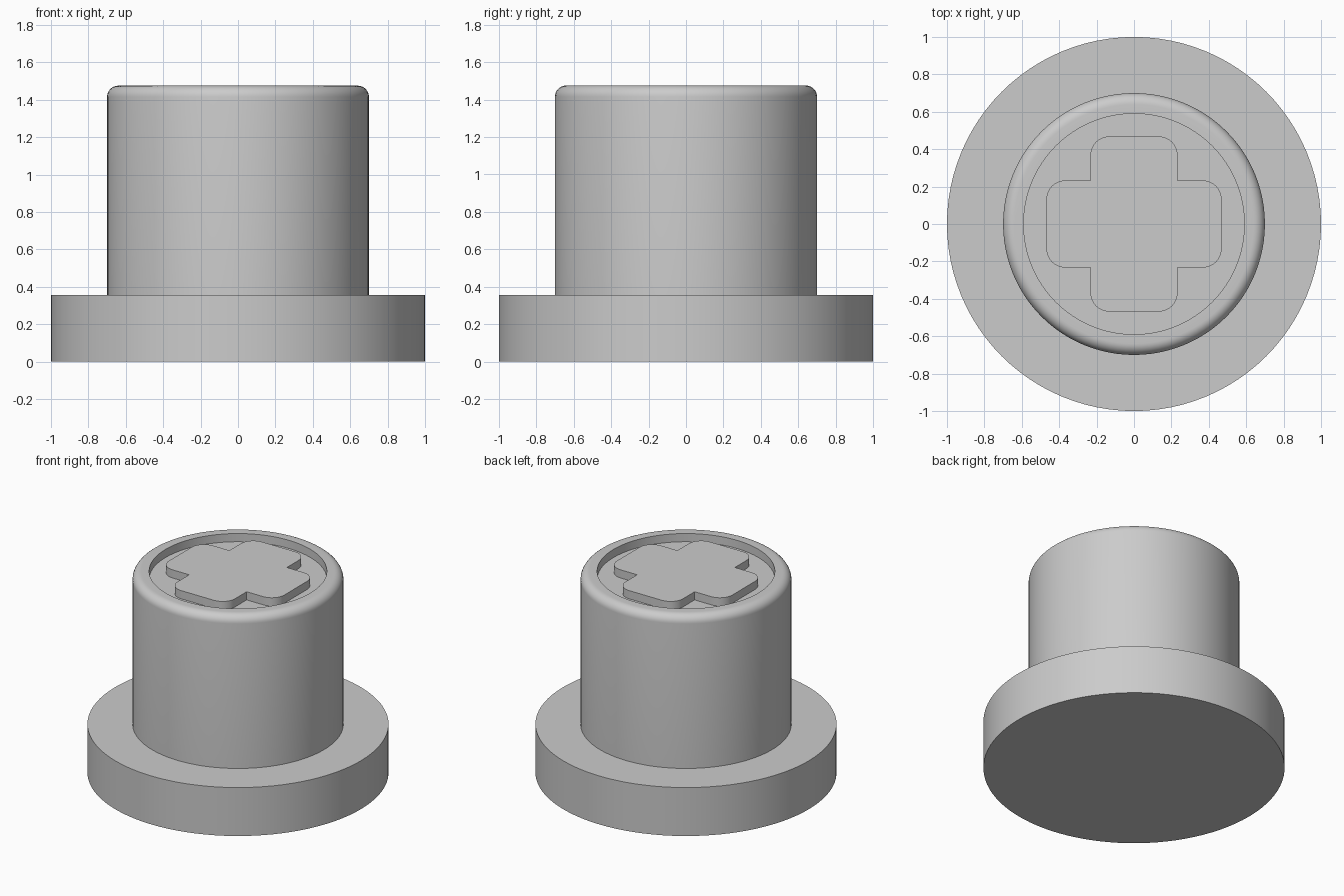
import bpy, bmesh
from math import pi, sin, cos, radians
from mathutils import Vector

cube = bpy.data.objects.get("Cube")
if cube:
    bpy.data.objects.remove(cube, do_unlink=True)

SEGMENTS = 96
TOP, FLANGE_TOP = 1.475, 0.355
RECESS = 0.06

grey = bpy.data.materials.new("plain_grey")
grey.use_nodes = True
grey.diffuse_color = (0.6, 0.6, 0.6, 1)
grey.node_tree.nodes["Principled BSDF"].inputs["Base Color"].default_value = grey.diffuse_color


def finish(name, bm):
    bmesh.ops.recalc_face_normals(bm, faces=bm.faces)
    mesh = bpy.data.meshes.new(name)
    bm.to_mesh(mesh)
    bm.free()
    mesh.materials.append(grey)
    obj = bpy.data.objects.new(name, mesh)
    bpy.context.collection.objects.link(obj)
    bpy.ops.object.select_all(action='DESELECT')
    obj.select_set(True)
    bpy.context.view_layer.objects.active = obj
    bpy.ops.object.shade_smooth_by_angle(angle=radians(30))
    return obj


def arc(cx, cy, radius, start, end, steps):
    angles = [start + (end - start) * i / steps for i in range(steps + 1)]
    return [(cx + radius * cos(a), cy + radius * sin(a)) for a in angles]


def lathe(name, profile):
    # Rings of vertices joined by quads, capped at both ends
    bm = bmesh.new()
    rings = [[bm.verts.new((r * cos(2 * pi * i / SEGMENTS), r * sin(2 * pi * i / SEGMENTS), z))
              for i in range(SEGMENTS)] for r, z in profile]
    for low, high in zip(rings, rings[1:]):
        for i in range(SEGMENTS):
            j = (i + 1) % SEGMENTS
            bm.faces.new((low[i], low[j], high[j], high[i]))
    bm.faces.new(rings[0])
    bm.faces.new(rings[-1])
    return finish(name, bm)


# Wide flange, barrel with rounded rim, and recessed top
fillet = 0.06
barrel = 0.70
lathe("flanged_barrel",
      [(1, 0), (1, FLANGE_TOP), (barrel, FLANGE_TOP)]
      + arc(barrel - fillet, TOP - fillet, fillet, 0, pi / 2, 8)
      + [(0.59, TOP), (0.59, TOP - RECESS)])

# Raised cross with rounded outer corners, flush with the rim
reach, half_width, corner = 0.468, 0.233, 0.10
arm = (arc(reach - corner, corner - half_width, corner, -pi / 2, 0, 8)
       + arc(reach - corner, half_width - corner, corner, 0, pi / 2, 8)
       + [(half_width, half_width)])
outline = []
for quarter in range(4):
    c, s = round(cos(quarter * pi / 2)), round(sin(quarter * pi / 2))
    outline += [(c * x - s * y, s * x + c * y) for x, y in arm]
bm = bmesh.new()
base = bm.faces.new([bm.verts.new((x, y, TOP - RECESS - 0.002)) for x, y in outline])
extruded = bmesh.ops.extrude_face_region(bm, geom=[base])["geom"]
bmesh.ops.translate(bm, vec=Vector((0, 0, RECESS + 0.002)),
                    verts=[v for v in extruded if isinstance(v, bmesh.types.BMVert)])
finish("raised_cross", bm)
